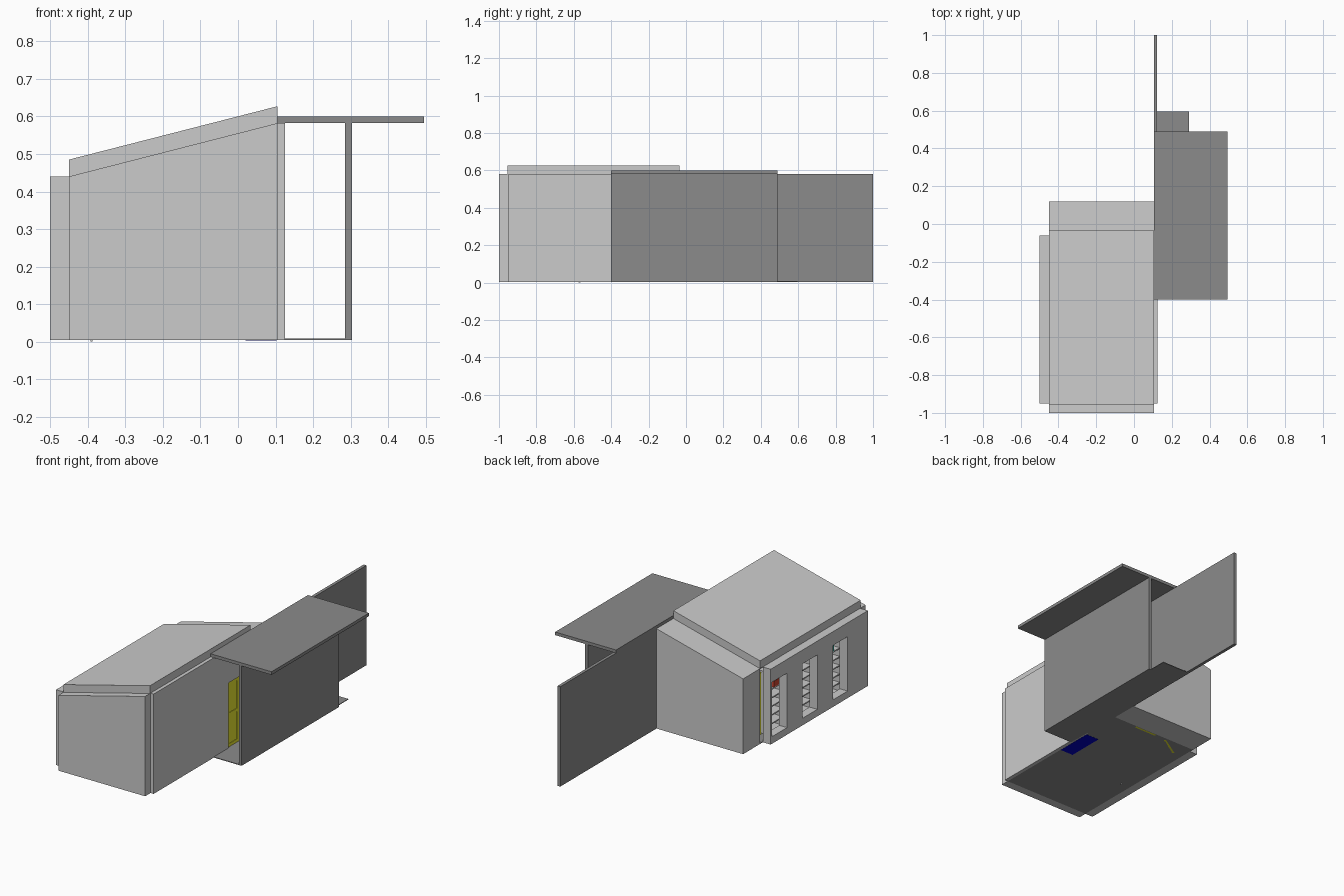
import bpy, bmesh, math

if "Cube" in bpy.data.objects:
    bpy.data.objects.remove(bpy.data.objects["Cube"])


def material(name, rgb):
    m = bpy.data.materials.new(name)
    m.diffuse_color = (*rgb, 1)
    m.use_nodes = True
    m.node_tree.nodes["Principled BSDF"].inputs["Base Color"].default_value = m.diffuse_color
    return m


DARK = material("dark_grey", (0.26, 0.26, 0.26))
YELLOW = material("yellow", (0.8, 0.78, 0.03))
BLUE = material("blue", (0.0, 0.0, 0.55))
RED = material("red", (0.6, 0.06, 0.03))
TEAL = material("teal", (0.05, 0.6, 0.5))


def prism(name, profile, y0, y1, mat=None):
    """Extrude an x-z profile along y."""
    bm = bmesh.new()
    face = bm.faces.new([bm.verts.new((x, y0, z)) for x, z in profile])
    ext = bmesh.ops.extrude_face_region(bm, geom=[face])["geom"]
    verts = [v for v in ext if isinstance(v, bmesh.types.BMVert)]
    bmesh.ops.translate(bm, vec=(0, y1 - y0, 0), verts=verts)
    bmesh.ops.recalc_face_normals(bm, faces=bm.faces)
    mesh = bpy.data.meshes.new(name)
    bm.to_mesh(mesh)
    bm.free()
    ob = bpy.data.objects.new(name, mesh)
    bpy.context.collection.objects.link(ob)
    if mat:
        mesh.materials.append(mat)
    return ob


def box(name, x, y, z, mat=None):
    return prism(name, [(x[0], z[0]), (x[1], z[0]), (x[1], z[1]), (x[0], z[1])], *y, mat)


def cut(ob, x, y, z):
    """Cut a box-shaped opening."""
    cutter = box("cutter", x, y, z)
    cutter.hide_render = True
    mod = ob.modifiers.new("opening", 'BOOLEAN')
    mod.operation, mod.solver, mod.object = 'DIFFERENCE', 'EXACT', cutter
    bpy.context.view_layer.objects.active = ob
    bpy.ops.object.modifier_apply(modifier=mod.name)
    bpy.data.objects.remove(cutter)


# main room extents
XL, XR = -0.45, 0.105
LOW, HIGH = 0.44, 0.582
BASE = 0.004
end_profile = [(XL, BASE), (XR, BASE), (XR, HIGH), (XL, LOW)]

# sloped end walls and roof
prism("front_wall", end_profile, -1.0, -0.95)
prism("back_wall", end_profile, -0.035, 0.12)
prism("roof", [(XL, LOW), (XR, HIGH), (XR, 0.627), (XL, 0.485)], -0.955, -0.035)

# low side wall with three tall windows
left = box("window_wall", (-0.5, XL), (-0.95, -0.06), (BASE, LOW))
for i in range(3):
    y = -0.075 - 0.277 * i
    cut(left, (-0.55, -0.4), (y - 0.135, y), (0.045, 0.36))

# high side wall with doorway
right = box("entrance_wall", (XR, 0.125), (-0.95, -0.035), (BASE, HIGH))
cut(right, (0.05, 0.2), (-0.265, -0.075), (-0.05, 0.385))

# floors
box("room_floor", (XL, XR), (-0.95, -0.035), (BASE, 0.008), DARK)
box("passage_floor", (XR, 0.29), (-0.4, 0.595), (BASE, 0.008), DARK)

# covered passage
box("long_screen_wall", (XR, 0.123), (-0.035, 1.0), (BASE, HIGH), DARK)
box("passage_wall", (0.285, 0.303), (-0.4, 0.49), (BASE, HIGH), DARK)
box("canopy", (XR, 0.495), (-0.4, 0.49), (HIGH, 0.6), DARK)


def door(name, width, height, loc, angle):
    """Panelled door leaf: backing plus frame strips, local x is the width."""
    parts = [((0, width), (-0.003, 0.003), (0.0, height))]
    s = 0.018
    parts += [((a, a + s), (-0.006, 0.006), (0, height)) for a in (0, (width - s) / 2, width - s)]
    parts += [((0, width), (-0.006, 0.006), (a, a + s)) for a in (0, (height - s) / 2, height - s)]
    for i, p in enumerate(parts):
        ob = box(f"{name}_{i}", *p, YELLOW)
        ob.location = loc
        ob.rotation_euler.z = angle


door("entrance_door", 0.19, 0.375, (0.113, -0.265, 0.008), math.pi / 2)
door("back_door", 0.14, 0.36, (-0.19, -0.045, BASE), 0)
door("open_door", 0.15, 0.36, (-0.39, -0.13, BASE), math.radians(32))

# blue cabinet inside the entrance
box("cabinet", (0.02, 0.103), (-0.5, -0.28), (0.003, 0.1), BLUE)

# open shelving behind the windows
X = (-0.43, -0.36)
for i in range(7):
    y = -0.93 + i * 0.13
    box(f"shelf_side_{i}", X, (y, y + 0.008), (0.008, 0.37))
for i in range(8):
    z = 0.01 + i * 0.05
    box(f"shelf_{i}", X, (-0.93, -0.142), (z, z + 0.007))
box("shelf_back", (-0.362, -0.356), (-0.93, -0.142), (0.008, 0.37))
box("shelf_foot", (-0.393, -0.387), (-0.575, -0.565), (0.0, 0.01))
for i, (y, z, m) in enumerate([(-0.19, 0.267, RED), (-0.4, 0.317, TEAL), (-0.68, 0.267, TEAL)]):
    box(f"shelf_box_{i}", (-0.43, -0.37), (y - 0.06, y), (z, z + 0.035), m)
